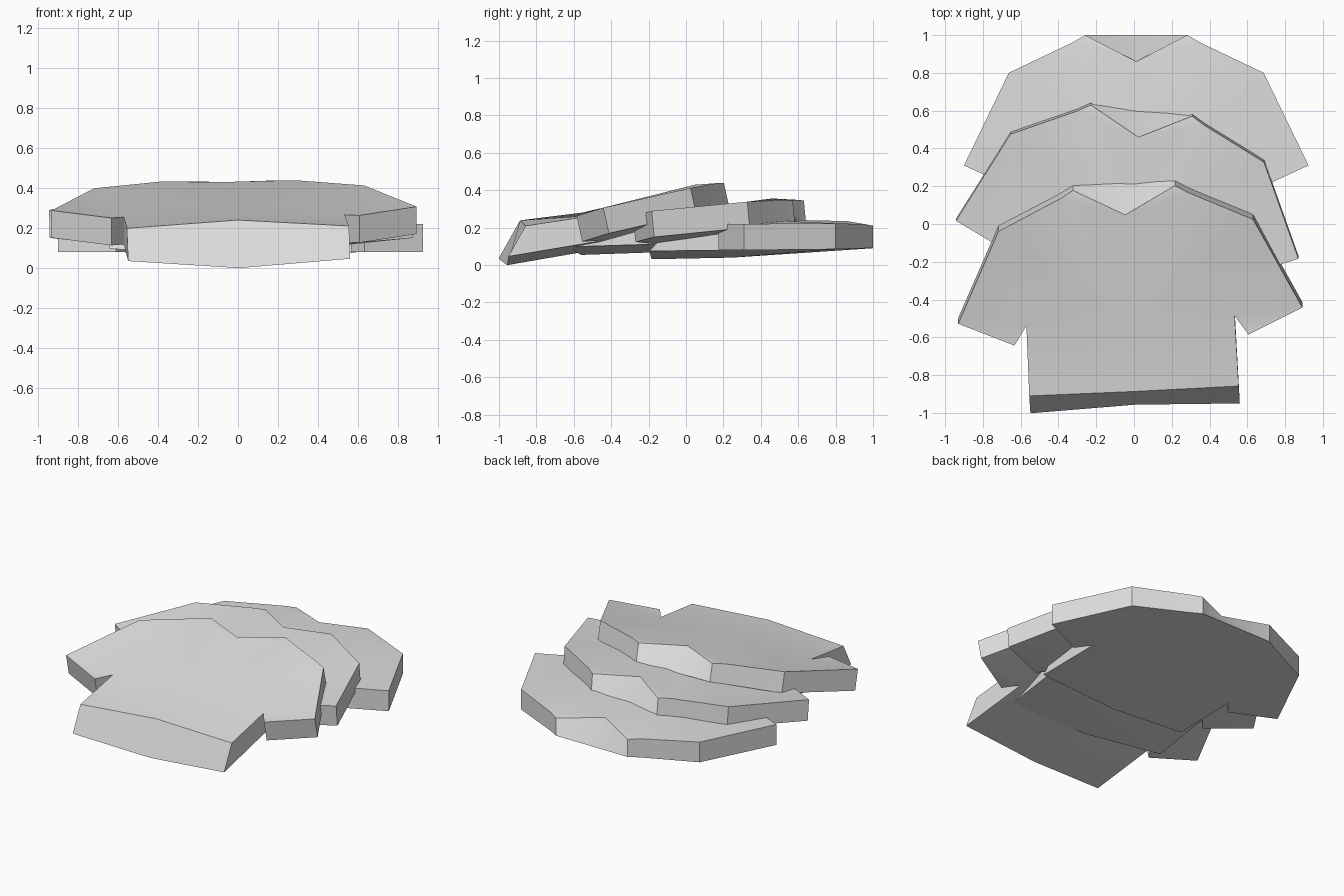
import bpy
import bmesh
import math
from mathutils import Vector

cube = bpy.data.objects.get("Cube")
if cube:
    bpy.data.objects.remove(cube)

fabric = bpy.data.materials.new("light_grey_fabric")
fabric.use_nodes = True
grey = (0.73, 0.73, 0.73, 1)
fabric.diffuse_color = grey
fabric.node_tree.nodes["Principled BSDF"].inputs["Base Color"].default_value = grey

# Left half of a shirt: (x, y, low z, high z), measured from the sleeve tip line
OUTLINE = {
    "hem": (0.555, -0.52, -0.005, 0.135),
    "armpit": (0.552, -0.035, 0.0, 0.14),
    "cuff": (0.62, -0.135, 0.0, 0.14),
    "tip": (0.912, 0.0, 0.0, 0.14),
    "shoulder": (0.675, 0.49, 0.005, 0.143),
    "yoke": (0.34, 0.65, 0.01, 0.138),
    "collar": (0.27, 0.69, 0.01, 0.13),
    "neck": (0.0, 0.69, 0.01, 0.155),
    "chest": (0.0, -0.06, -0.04, 0.168),
    "waist": (0.0, -0.51, -0.049, 0.17),
}
# The upper layer is set back at the hem and the neckline
SETBACK = {"hem": 0.125, "waist": 0.12, "neck": -0.14}
# How strongly each point follows the sag of the cloth
SAG_WEIGHT = {"armpit": 1.0, "chest": 1.0, "cuff": 0.4}
PANELS = ["waist hem armpit chest", "armpit cuff tip", "armpit tip shoulder",
          "chest armpit shoulder", "chest shoulder yoke neck", "neck yoke collar"]
RIM = "waist hem armpit cuff tip shoulder yoke collar neck".split()


def make_shirt(name, location, angles, sag, hem_shift):
    bm = bmesh.new()
    low, high = {}, {}
    for key, (x, y, z0, z1) in OUTLINE.items():
        drop = sag * SAG_WEIGHT.get(key, 0)
        if key in ("hem", "waist"):
            y += hem_shift
        low[key] = bm.verts.new((x, y, z0 - drop))
        high[key] = bm.verts.new((x, y + SETBACK.get(key, 0), z1 - drop))
    # Upper and lower cloth panels
    for panel in PANELS:
        keys = panel.split()
        bm.faces.new([high[k] for k in keys])
        bm.faces.new([low[k] for k in reversed(keys)])
    # Side walls around the open outline
    for a, b in zip(RIM, RIM[1:]):
        bm.faces.new((low[a], low[b], high[b], high[a]))
    # Mirror the half and weld the centre line
    copy = bmesh.ops.duplicate(bm, geom=bm.verts[:] + bm.edges[:] + bm.faces[:])["geom"]
    bmesh.ops.scale(bm, vec=Vector((-1, 1, 1)),
                    verts=[g for g in copy if isinstance(g, bmesh.types.BMVert)])
    bmesh.ops.reverse_faces(bm, faces=[g for g in copy if isinstance(g, bmesh.types.BMFace)])
    bmesh.ops.remove_doubles(bm, verts=bm.verts[:], dist=0.0001)
    bmesh.ops.recalc_face_normals(bm, faces=bm.faces[:])
    mesh = bpy.data.meshes.new(name)
    bm.to_mesh(mesh)
    bm.free()
    mesh.materials.append(fabric)
    shirt = bpy.data.objects.new(name, mesh)
    shirt.location = location
    shirt.rotation_euler = [math.radians(a) for a in angles]
    bpy.context.collection.objects.link(shirt)
    bpy.ops.object.select_all(action="DESELECT")
    shirt.select_set(True)
    bpy.context.view_layer.objects.active = shirt
    bpy.ops.object.shade_smooth_by_angle(angle=math.radians(25))


# Three shirts overlapping like fallen cards; the upper two sag between supports
make_shirt("bottom_shirt", (0.012, 0.31, 0.08), (0, 0, 0), 0, 0.015)
make_shirt("middle_shirt", (-0.035, -0.07, 0.15), (5.4, 0, -6.3), 0.035, 0.01)
make_shirt("top_shirt", (-0.02, -0.455, 0.16), (12.4, -0.6, 2.7), 0.03, -0.015)
